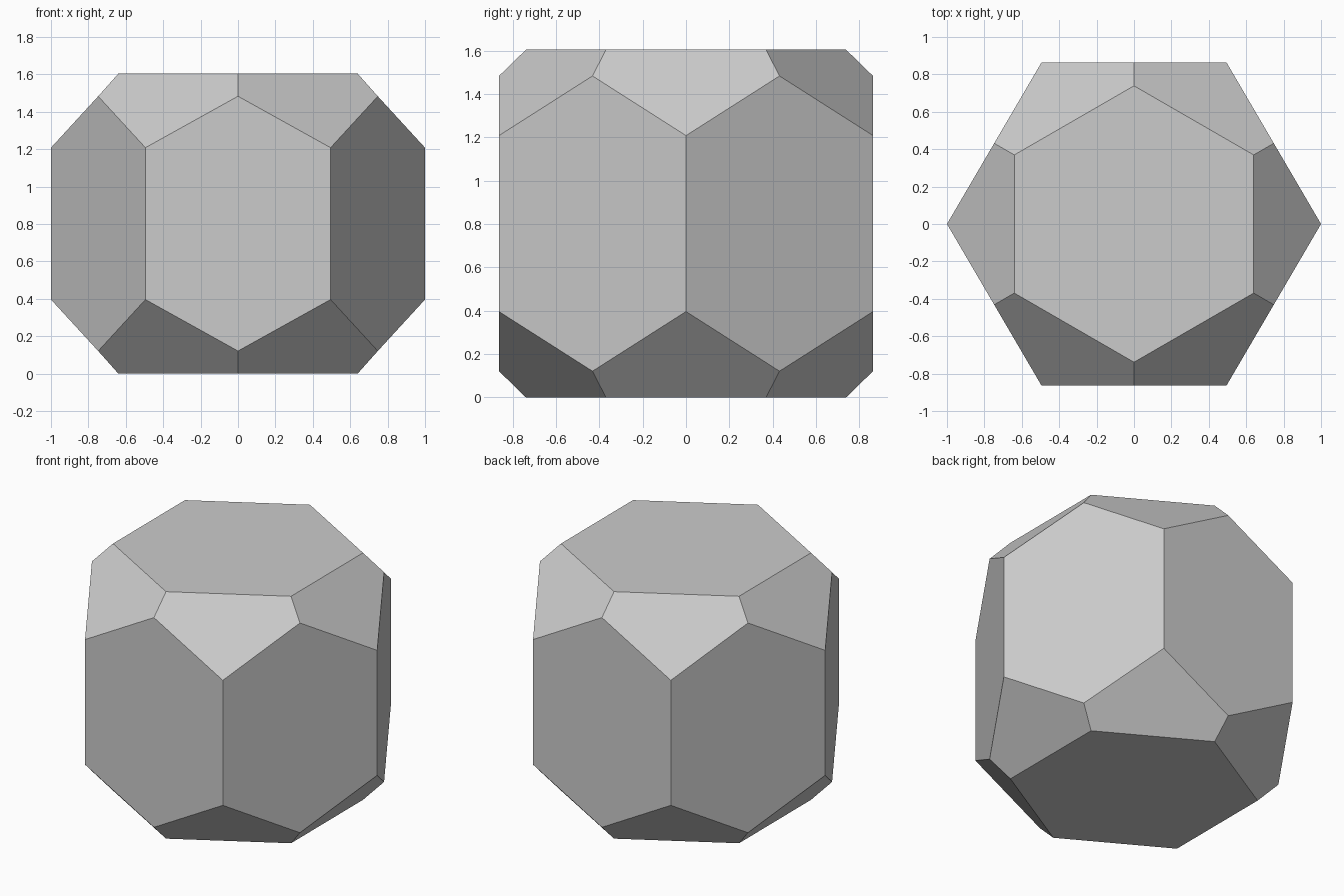
import bpy
import bmesh

cube = bpy.data.objects.get("Cube")
if cube:
    bpy.data.objects.remove(cube, do_unlink=True)

HEIGHT = 1.604
CORNER_Z = 0.396   # lower end of each upright corner edge
MID_Z = 0.121      # lower tip of each side face
CAP_SCALE = 0.856  # end hexagon relative to the side midpoints

grey = bpy.data.materials.new("plain grey")
grey.use_nodes = True
colour = (0.6, 0.6, 0.6, 1.0)
grey.diffuse_color = colour
grey.node_tree.nodes["Principled BSDF"].inputs["Base Color"].default_value = colour

# Plan of the hexagonal prism and the midpoints of its sides
corners = [(1, 0), (0.495, 0.863), (-0.495, 0.863),
           (-1, 0), (-0.495, -0.863), (0.495, -0.863)]
mids = [((a[0] + b[0]) / 2, (a[1] + b[1]) / 2)
        for a, b in zip(corners, corners[1:] + corners[:1])]

bm = bmesh.new()


def ring(plan, z, scale=1):
    return [bm.verts.new((x * scale, y * scale, z)) for x, y in plan]


def end_rings(flip):
    level = (lambda z: HEIGHT - z) if flip else (lambda z: z)
    return (ring(corners, level(CORNER_Z)), ring(mids, level(MID_Z)),
            ring(mids, level(0), CAP_SCALE))


bottom, top = end_rings(False), end_rings(True)

# End hexagons and the pentagonal facets on every corner
for corner, mid, cap in (bottom, top):
    bm.faces.new(cap)
    for i in range(6):
        bm.faces.new((corner[i], mid[i], cap[i], cap[i - 1], mid[i - 1]))

# Tall six-sided side faces
for i in range(6):
    j = (i + 1) % 6
    bm.faces.new((bottom[0][i], bottom[1][i], bottom[0][j],
                  top[0][j], top[1][i], top[0][i]))

bmesh.ops.recalc_face_normals(bm, faces=bm.faces[:])
mesh = bpy.data.meshes.new("crystal")
bm.to_mesh(mesh)
bm.free()
mesh.materials.append(grey)
crystal = bpy.data.objects.new("crystal", mesh)
bpy.context.collection.objects.link(crystal)
